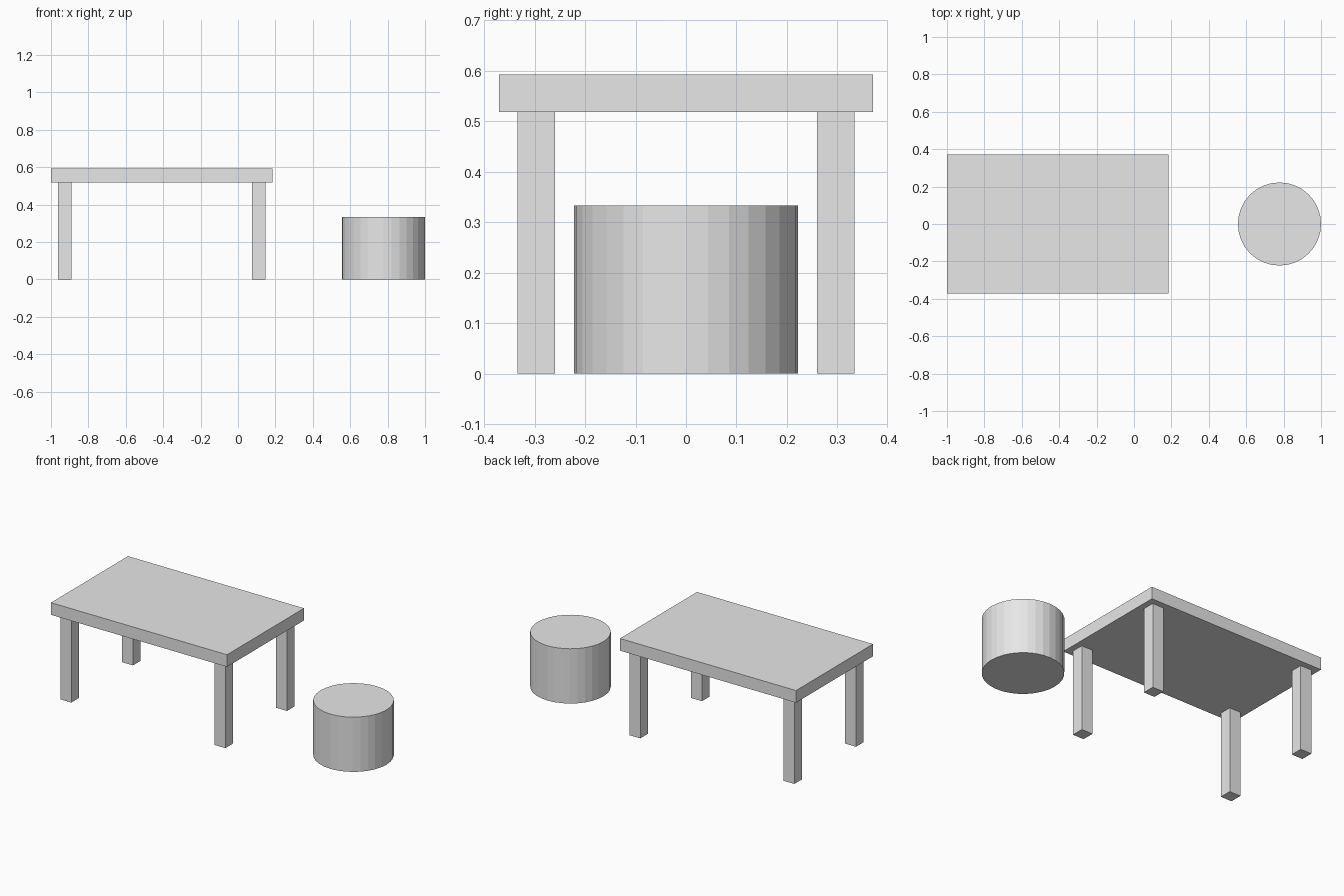
import bpy

if "Cube" in bpy.data.objects:
    bpy.data.objects.remove(bpy.data.objects["Cube"], do_unlink=True)

U = 2 / 27  # leg thickness, the module for every size

grey = bpy.data.materials.new("light grey")
grey.use_nodes = True
colour = (0.8, 0.8, 0.8, 1)
grey.diffuse_color = colour
grey.node_tree.nodes["Principled BSDF"].inputs["Base Color"].default_value = colour


def finish(name):
    obj = bpy.context.object
    obj.name = name
    obj.data.materials.append(grey)
    return obj


def box(name, centre, size):
    bpy.ops.mesh.primitive_cube_add(size=1, location=[c * U for c in centre])
    obj = finish(name)
    obj.scale = [s * U for s in size]
    bpy.ops.object.transform_apply(location=False, rotation=False, scale=True)


# Table: slab top on four square legs
table_x = -5.5
box("table_top", (table_x, 0, 7.5), (16, 10, 1))
for side, sx in (("left", 1), ("right", -1)):
    for end, sy in (("front", -1), ("back", 1)):
        box(f"{end}_{side}_leg", (table_x + sx * 7, sy * 4, 3.5), (1, 1, 7))

# Round faceted stool beside the table
bpy.ops.mesh.primitive_cylinder_add(vertices=32, radius=3 * U, depth=4.5 * U,
                                    location=(10.5 * U, 0, 2.25 * U))
finish("stool")
